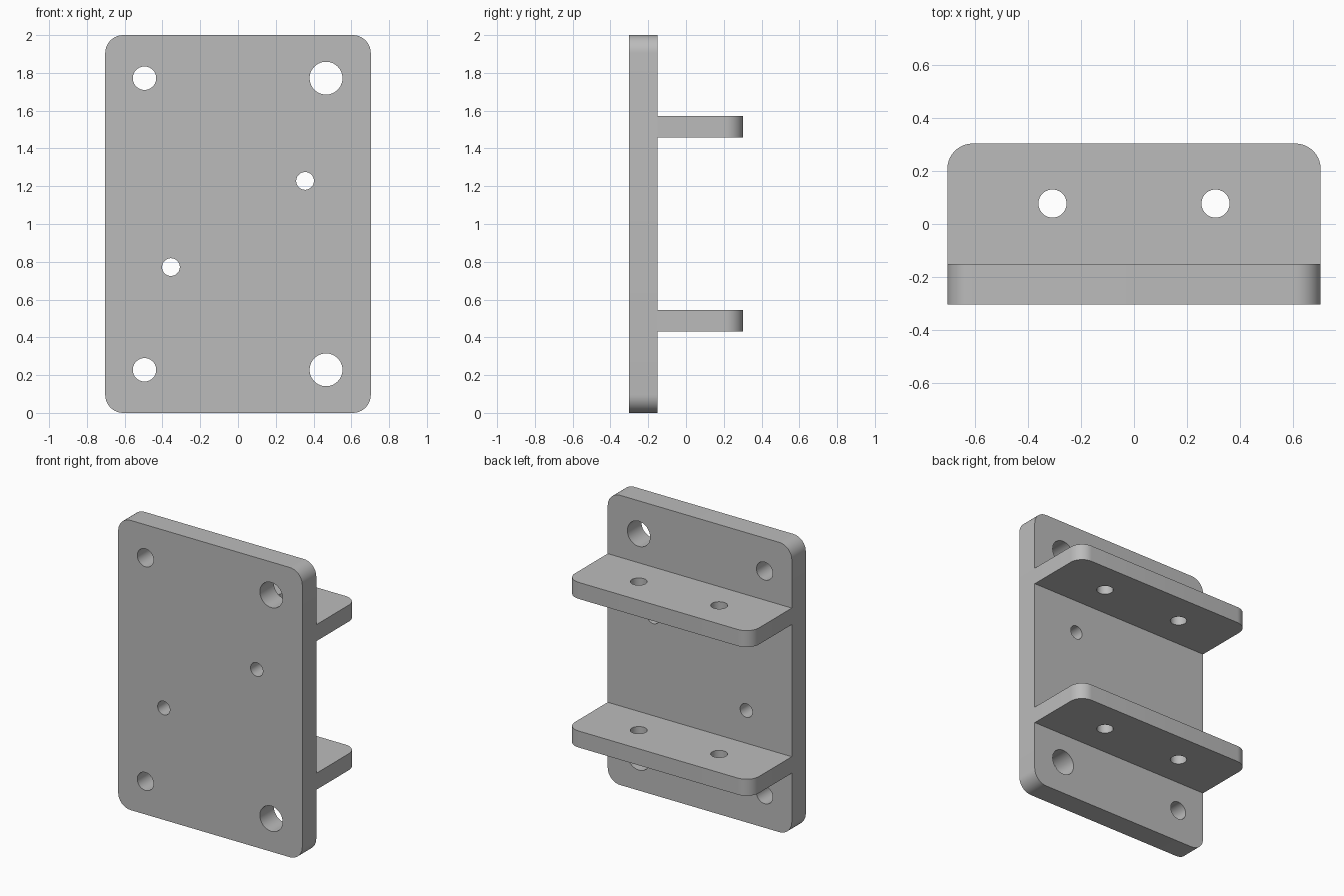
import bpy, bmesh, math
from mathutils import Matrix, Vector

cube = bpy.data.objects.get("Cube")
if cube:
    bpy.data.objects.remove(cube, do_unlink=True)

COLOUR = (0.5, 0.5, 0.5, 1.0)
steel = bpy.data.materials.new("grey_metal")
steel.use_nodes = True
steel.diffuse_color = COLOUR
steel.node_tree.nodes["Principled BSDF"].inputs["Base Color"].default_value = COLOUR


def arc(cx, cy, r, start, sweep, steps):
    """Points along an arc, angles in degrees."""
    angles = [math.radians(start + sweep * i / steps) for i in range(steps + 1)]
    return [(cx + r * math.cos(a), cy + r * math.sin(a)) for a in angles]


def rounded_outline(x, y0, y1, r, round_bottom):
    """Rectangle outline with rounded top corners, and bottom ones on request."""
    pts = arc(x - r, y1 - r, r, 0, 90, 10) + arc(r - x, y1 - r, r, 90, 90, 10)
    if round_bottom:
        return pts + arc(r - x, y0 + r, r, 180, 90, 10) + arc(x - r, y0 + r, r, 270, 90, 10)
    return pts + [(-x, y0), (x, y0)]


def drilled_plate(name, outline, holes, thickness, matrix):
    """Fill an outline around its holes and extrude it into a solid plate."""
    bm = bmesh.new()
    loops = [outline] + [arc(x, y, r, 0, 360, 40)[:-1] for x, y, r in holes]
    for loop in loops:
        verts = [bm.verts.new((x, y, 0)) for x, y in loop]
        for a, b in zip(verts, verts[1:] + verts[:1]):
            bm.edges.new((a, b))
    bmesh.ops.triangle_fill(bm, edges=bm.edges[:], use_beauty=True, normal=Vector((0, 0, 1)))
    result = bmesh.ops.extrude_face_region(bm, geom=bm.faces[:], use_keep_orig=True)
    top = [g for g in result["geom"] if isinstance(g, bmesh.types.BMVert)]
    bmesh.ops.translate(bm, verts=top, vec=(0, 0, thickness))
    bmesh.ops.transform(bm, matrix=matrix, verts=bm.verts[:])
    bmesh.ops.recalc_face_normals(bm, faces=bm.faces[:])
    mesh = bpy.data.meshes.new(name)
    bm.to_mesh(mesh)
    bm.free()
    mesh.materials.append(steel)
    obj = bpy.data.objects.new(name, mesh)
    bpy.context.collection.objects.link(obj)
    bpy.ops.object.select_all(action="DESELECT")
    obj.select_set(True)
    bpy.context.view_layer.objects.active = obj
    bpy.ops.object.shade_smooth_by_angle(angle=math.radians(30))
    return obj


HALF_WIDTH, DEPTH, BACK = 0.703, 0.303, -0.15

# Upright mounting plate: corner holes, wider on the left, and two small ones
corner_holes = [(x, z, r) for z in (0.228, 1.772) for x, r in ((-0.495, 0.062), (0.466, 0.087))]
small_holes = [(0.355, 1.228, 0.047), (-0.355, 0.772, 0.047)]
drilled_plate("mounting_plate", rounded_outline(HALF_WIDTH, 0, 2, 0.095, True),
              corner_holes + small_holes, DEPTH + BACK,
              Matrix.Translation((0, BACK, 0)) @ Matrix.Rotation(math.pi / 2, 4, "X"))

# Two identical shelves reaching backwards from the plate
for name, z in (("lower_shelf", 0.432), ("upper_shelf", 1.458)):
    drilled_plate(name, rounded_outline(HALF_WIDTH, BACK, DEPTH, 0.095, False),
                  [(side * 0.307, 0.077, 0.053) for side in (-1, 1)], 0.114,
                  Matrix.Translation((0, 0, z)))
